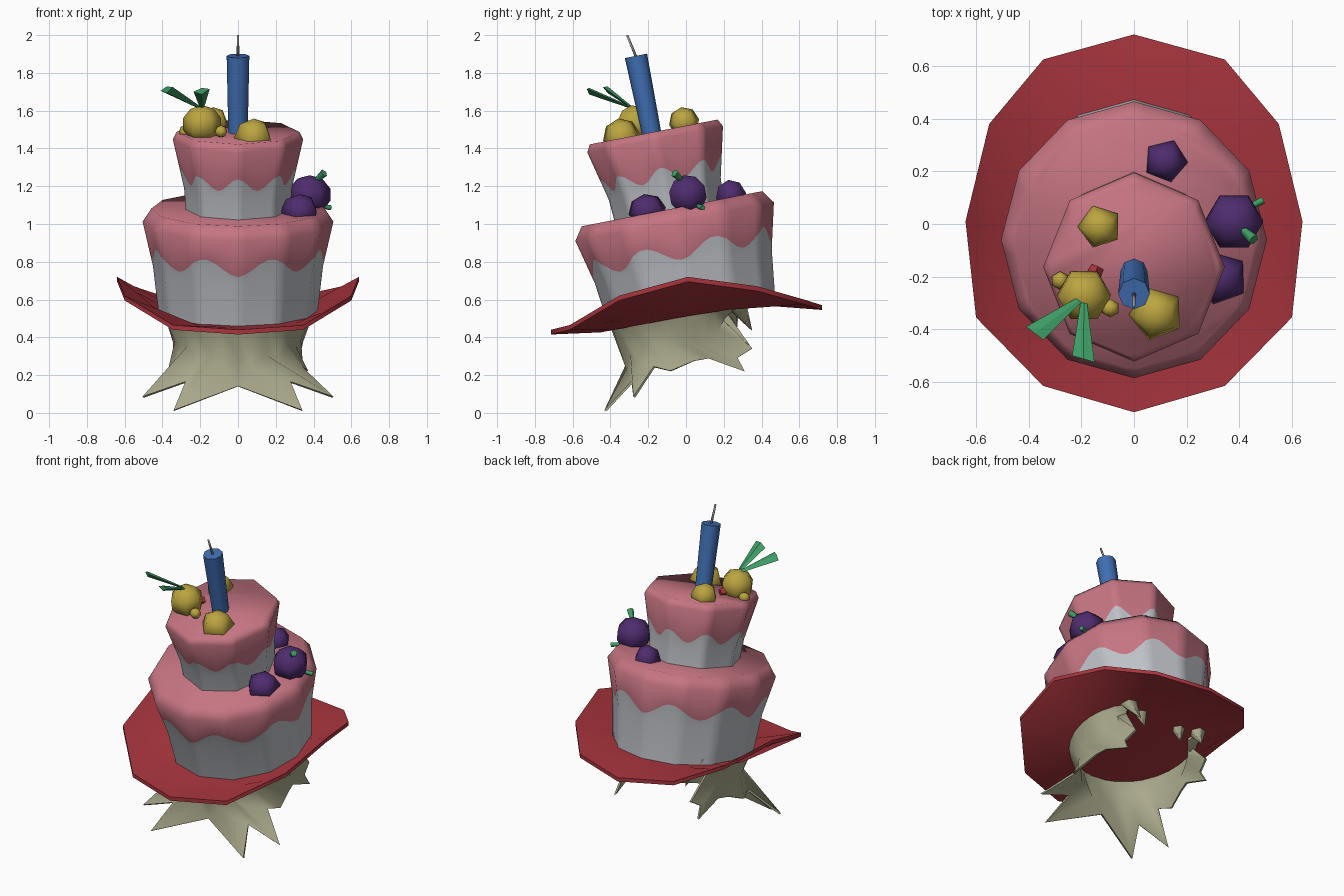
import bpy, bmesh, math
from mathutils import Vector, Matrix

if "Cube" in bpy.data.objects:
    bpy.data.objects.remove(bpy.data.objects["Cube"])

TILT = math.radians(11)


def material(name, rgb):
    """Material from an sRGB triple, stored as linear values."""
    m = bpy.data.materials.new(name)
    m.use_nodes = True
    col = [(c / 255) ** 2.2 for c in rgb] + [1]
    m.diffuse_color = col
    m.node_tree.nodes["Principled BSDF"].inputs["Base Color"].default_value = col
    return m


PINK = material("pink icing", (196, 116, 129))
SPONGE = material("pale grey sponge", (188, 191, 197))
RED = material("red felt", (168, 56, 64))
HAIR = material("straw hair", (168, 167, 138))
YELLOW = material("yellow fruit", (186, 163, 66))
PURPLE = material("purple fruit", (80, 48, 110))
GREEN = material("green leaf", (64, 156, 102))
BLUE = material("blue candle", (66, 110, 178))
WICK = material("grey wick", (148, 146, 146))


def finish(bm, name, mats, angle=40, loc=(0, 0, 0), tilt=0.0, thickness=0.0):
    bmesh.ops.recalc_face_normals(bm, faces=bm.faces)
    if thickness:
        bmesh.ops.solidify(bm, geom=bm.faces[:], thickness=thickness)
        bmesh.ops.recalc_face_normals(bm, faces=bm.faces)
    me = bpy.data.meshes.new(name)
    bm.to_mesh(me)
    bm.free()
    ob = bpy.data.objects.new(name, me)
    for m in mats:
        me.materials.append(m)
    bpy.context.collection.objects.link(ob)
    ob.location = loc
    ob.rotation_euler.x = tilt
    bpy.ops.object.select_all(action='DESELECT')
    ob.select_set(True)
    bpy.context.view_layer.objects.active = ob
    bpy.ops.object.shade_smooth_by_angle(angle=math.radians(angle))


def skin(bm, rings, closed=True, rule=None):
    """Join equal rings of points with quads; rule gives the material per band."""
    vs = [[bm.verts.new(p) for p in ring] for ring in rings]
    n = len(vs[0])
    for k in range(len(vs) - 1):
        for i in range(n if closed else n - 1):
            j = (i + 1) % n
            f = bm.faces.new((vs[k][i], vs[k][j], vs[k + 1][j], vs[k + 1][i]))
            f.material_index = rule(k) if rule else 0
    return vs


# Cake tiers: flared polygon with a wavy icing edge
def tier(name, loc, profile, sides, sub, level, amp, phase):
    def corner(i):
        a = math.tau * i / sides
        return Vector((math.sin(a), -math.cos(a) * 1.06, 0))

    dirs = [corner(i).lerp(corner(i + 1), k / sub)
            for i in range(sides) for k in range(sub)]
    rings = [[d * r + Vector((0, 0, s)) for d in dirs] for r, s in profile]
    (r1, s1), (r2, s2) = profile[1:3]
    wave = []
    for i, d in enumerate(dirs):
        s = level + amp * math.cos(8 * math.tau * i / len(dirs) + phase)
        wave.append(d * (r1 + (r2 - r1) * (s - s1) / (s2 - s1)) + Vector((0, 0, s)))
    rings.insert(2, wave)
    bm = bmesh.new()
    vs = skin(bm, rings, rule=lambda k: 0 if k < 2 else 1)
    bm.faces.new(vs[-1]).material_index = 1
    bm.faces.new(vs[0])
    finish(bm, name, [SPONGE, PINK], 70, loc, TILT)


tier("lower_cake_tier", (0, 0.02, 0.6),
     [(0.42, -0.08), (0.45, 0.18), (0.505, 0.42), (0.46, 0.49)],
     12, 6, 0.26, 0.045, math.pi)
tier("upper_cake_tier", (0, -0.09, 1.07),
     [(0.275, -0.03), (0.285, 0.12), (0.345, 0.385), (0.325, 0.425)],
     8, 8, 0.195, 0.037, 0)

# Brim: saddle-shaped twelve-sided disc
half = [(0, -0.715, 0.44), (0.345, -0.615, 0.465), (0.6, -0.355, 0.62), (0.64, 0.01, 0.72),
        (0.55, 0.38, 0.67), (0.345, 0.625, 0.6), (0, 0.72, 0.57)]
rim = [Vector(p) for p in half]
rim += [Vector((-p.x, p.y, p.z)) for p in rim[-2:0:-1]]


def brim_height(y):
    return 0.537 + (0.19 if y < 0 else 0.15) * y


inner = []
for i in range(12):
    a = math.tau * i / 12
    y = -0.45 * math.cos(a)
    inner.append(Vector((0.42 * math.sin(a), y, brim_height(y))))
down = Vector((0, 0, -0.025))
bm = bmesh.new()
vs = skin(bm, [[p + down for p in inner], [p + down for p in rim], rim, inner])
bm.faces.new(vs[0])
bm.faces.new(vs[-1])
finish(bm, "hat_brim", [RED], 45)

# Hair: open shell under the brim, ending in spikes
ends = [(0, -0.3, 0.14), (0.34, -0.42, 0.01), (0.275, -0.28, 0.16), (0.5, -0.27, 0.08),
        (0.33, -0.165, 0.24), (0.36, -0.08, 0.22), (0.33, 0.045, 0.275), (0.31, 0.12, 0.29),
        (0.3, 0.31, 0.22), (0.29, 0.27, 0.29), (0.27, 0.35, 0.34), (0.29, 0.2, 0.49)]
ends = [Vector(p) for p in ends]
ends = [Vector((-p.x, p.y, p.z)) for p in ends[:0:-1]] + ends
top, mid = [], []
for k, p in enumerate(ends):
    a = math.radians(135) * (k - 11) / 11
    d = Vector((math.sin(a), -math.cos(a), 0))
    t = d * 0.385
    t.z = brim_height(t.y) - 0.015
    m = Vector((d.x * 0.335, d.y * 0.31, t.z * 0.5 + p.z * 0.5))
    top.append(t)
    mid.append(m)
bm = bmesh.new()
skin(bm, [top, mid, ends], closed=False)
finish(bm, "hair", [HAIR], 60, thickness=0.012)


# Tapered rods: candle, wick, stems and loose hair tufts
def rod(name, a, b, r1, r2, mat, sides=8, angle=30):
    a, b = Vector(a), Vector(b)
    bm = bmesh.new()
    rot = (b - a).to_track_quat('Z', 'Y').to_matrix().to_4x4()
    bmesh.ops.create_cone(bm, cap_ends=True, segments=sides, radius1=r1, radius2=r2,
                          depth=(b - a).length,
                          matrix=Matrix.Translation((a + b) / 2) @ rot)
    finish(bm, name, [mat], angle)


rod("candle", (0, -0.17, 1.42), (0, -0.265, 1.89), 0.05, 0.06, BLUE, 8, 50)
rod("candle_wick", (0, -0.263, 1.88), (0, -0.312, 2.0), 0.008, 0.006, WICK, 5, 100)
for side, label in ((1, "left"), (-1, "right")):
    rod("inner_tuft_" + label, (side * 0.15, 0.23, 0.6), (side * 0.14, 0.27, 0.45),
        0.06, 0.001, HAIR, 5, 80)
    rod("outer_tuft_" + label, (side * 0.28, 0.25, 0.61), (side * 0.24, 0.35, 0.435),
        0.07, 0.001, HAIR, 5, 80)


# Fruit: smooth low-sided balls resting on the tilted icing
def fruit(name, loc, r, height, mat, sides, turn, rows=4):
    bm = bmesh.new()
    bmesh.ops.create_uvsphere(bm, u_segments=sides, v_segments=rows, radius=1,
                              matrix=Matrix.Diagonal((r, r, height, 1))
                              @ Matrix.Rotation(math.radians(turn), 4, 'Z'))
    finish(bm, name, [mat], 80, loc, TILT)


fruit("lemon_with_leaves", (-0.19, -0.27, 1.53), 0.106, 0.1, YELLOW, 6, 30, 5)
fruit("front_lemon", (0.085, -0.34, 1.46), 0.105, 0.1, YELLOW, 5, 20)
fruit("back_lemon", (-0.13, -0.01, 1.54), 0.085, 0.08, YELLOW, 5, 90)
fruit("lemon_nub_right", (-0.28, -0.215, 1.49), 0.036, 0.032, YELLOW, 6, 0)
fruit("lemon_nub_left", (-0.09, -0.32, 1.49), 0.036, 0.032, YELLOW, 6, 0)
fruit("large_plum", (0.38, 0.01, 1.155), 0.115, 0.105, PURPLE, 6, 30, 5)
fruit("front_plum", (0.33, -0.205, 1.07), 0.105, 0.09, PURPLE, 5, 20)
fruit("back_plum", (0.12, 0.24, 1.15), 0.085, 0.085, PURPLE, 5, 50)
rod("plum_stem", (0.4, -0.01, 1.22), (0.455, -0.06, 1.27), 0.012, 0.022, GREEN, 5, 80)
rod("plum_side_stem", (0.41, 0.05, 1.1), (0.49, 0.09, 1.085), 0.01, 0.015, GREEN, 5, 80)
rod("lemon_red_tip", (-0.17, -0.23, 1.515), (-0.138, -0.163, 1.505), 0.035, 0.024, RED, 4)


# Leaves: flattened diamond blades that widen to the tip
def leaf(name, root, tip_a, tip_b):
    root, a, b = Vector(root), Vector(tip_a), Vector(tip_b)
    centre, w, up = (a + b) / 2, (b - a) / 2, Vector((0, 0, 0.022))
    tip = [a, centre + up * 0.6, b, centre - up]
    base = [root + (p - centre) * 0.3 for p in (centre - w, centre + up, centre + w, centre - up)]
    bm = bmesh.new()
    for cap in skin(bm, [base, tip]):
        bm.faces.new(cap)
    finish(bm, name, [GREEN], 30)


leaf("side_leaf", (-0.21, -0.29, 1.62), (-0.41, -0.39, 1.705), (-0.345, -0.44, 1.725))
leaf("front_leaf", (-0.19, -0.3, 1.62), (-0.235, -0.5, 1.7), (-0.15, -0.525, 1.715))
